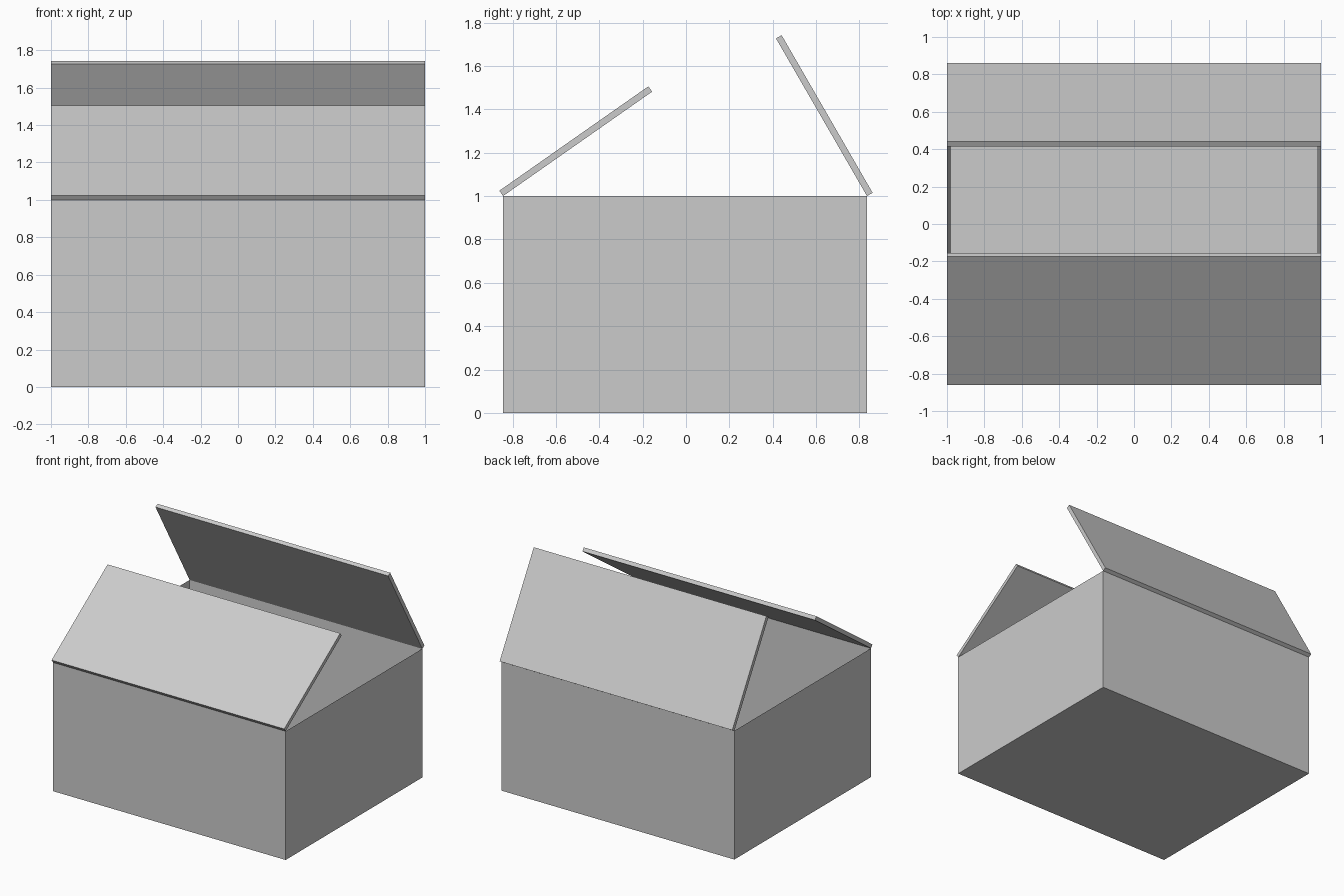
import bpy, bmesh
from math import radians
from mathutils import Matrix, Vector

if "Cube" in bpy.data.objects:
    bpy.data.objects.remove(bpy.data.objects["Cube"])

HALF_X, HALF_Y, HEIGHT, WALL = 1.0, 0.839, 1.0, 0.03
SHIFT = -0.0045
FLAP = 0.839

grey = bpy.data.materials.new("plain grey")
grey.use_nodes = True
colour = (0.6, 0.6, 0.6, 1)
grey.diffuse_color = colour
grey.node_tree.nodes["Principled BSDF"].inputs["Base Color"].default_value = colour


def add_object(name, bm):
    mesh = bpy.data.meshes.new(name)
    bmesh.ops.recalc_face_normals(bm, faces=bm.faces)
    bm.to_mesh(mesh)
    bm.free()
    mesh.materials.append(grey)
    obj = bpy.data.objects.new(name, mesh)
    bpy.context.collection.objects.link(obj)
    return obj


def block(low, high):
    low, high = Vector(low), Vector(high)
    bm = bmesh.new()
    bmesh.ops.create_cube(bm, size=1)
    bmesh.ops.scale(bm, vec=high - low, verts=bm.verts)
    bmesh.ops.translate(bm, vec=(low + high) / 2, verts=bm.verts)
    return bm


# Open box: inset the top face for the rim, then push it down to the floor
bm = block((-HALF_X, -HALF_Y, 0), (HALF_X, HALF_Y, HEIGHT))
top = max(bm.faces, key=lambda f: f.calc_center_median().z)
bmesh.ops.inset_region(bm, faces=[top], thickness=WALL)
bmesh.ops.translate(bm, vec=(0, 0, WALL - HEIGHT), verts=top.verts)
box = add_object("box_body", bm)
box.location.y = SHIFT


# Flaps hinged on the front and back rims, each slanting inwards
def flap(name, side, angle):
    bm = block((-HALF_X, 0, 0), (HALF_X, FLAP, WALL))
    bmesh.ops.rotate(bm, matrix=Matrix.Rotation(radians(angle), 3, "X"), verts=bm.verts)
    if side > 0:
        bmesh.ops.scale(bm, vec=(1, -1, 1), verts=bm.verts)
    obj = add_object(name, bm)
    obj.location = (0, SHIFT + side * HALF_Y, HEIGHT)


flap("front_flap", -1, 35)
flap("back_flap", 1, 60)
